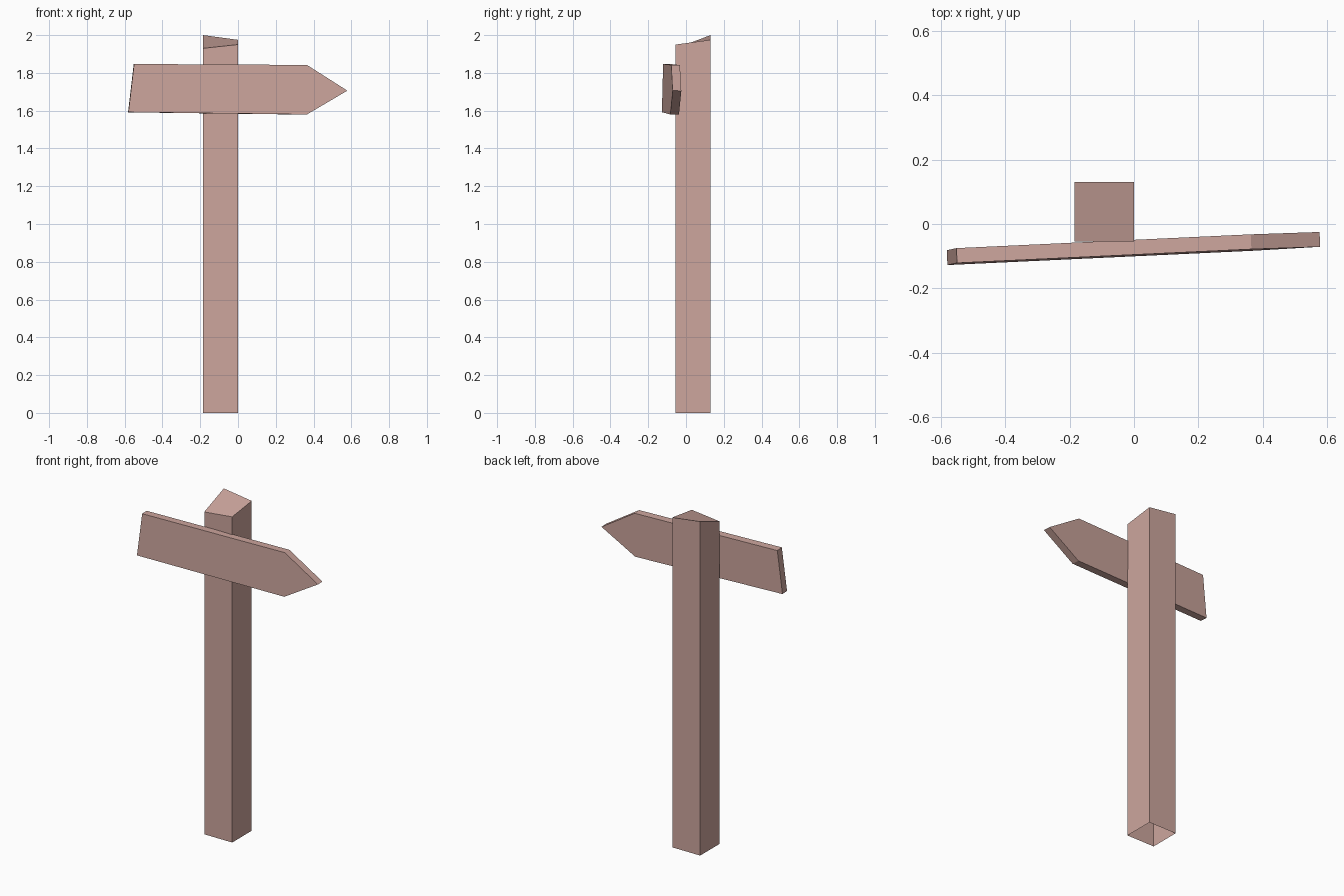
import bpy
import bmesh

cube = bpy.data.objects.get("Cube")
if cube:
    bpy.data.objects.remove(cube)

wood = bpy.data.materials.new("pinkish_wood")
wood.use_nodes = True
wood.diffuse_color = (0.61, 0.38, 0.34, 1)
wood.node_tree.nodes["Principled BSDF"].inputs["Base Color"].default_value = wood.diffuse_color


def loft(name, start, end, cap_start=True):
    """Flat-sided solid between two matching outlines."""
    bm = bmesh.new()
    a = [bm.verts.new(p) for p in start]
    b = [bm.verts.new(p) for p in end]
    n = len(a)
    for i in range(n):
        j = (i + 1) % n
        bm.faces.new((a[i], a[j], b[j], b[i]))
    bm.faces.new(b)
    if cap_start:
        bm.faces.new(a[::-1])
    bmesh.ops.recalc_face_normals(bm, faces=bm.faces)
    mesh = bpy.data.meshes.new(name)
    bm.to_mesh(mesh)
    bm.free()
    mesh.materials.append(wood)
    obj = bpy.data.objects.new(name, mesh)
    bpy.context.collection.objects.link(obj)
    return obj


# Square post, open underneath, with an unevenly sawn slanted top
corners = [(-0.185, -0.055), (0, -0.055), (0, 0.13), (-0.185, 0.13)]
top_heights = [1.93, 1.95, 1.975, 2.0]
loft("post",
     [(x, y, 0) for x, y in corners],
     [(x, y, z) for (x, y), z in zip(corners, top_heights)],
     cap_start=False)

# Arrow board, turned slightly and leaning back a little
arrow = [(-0.58, 1.592), (0.365, 1.58), (0.579, 1.706), (0.365, 1.842), (-0.55, 1.847)]
thickness, turn, lean = 0.046, 0.047, 0.02


def board_outline(depth):
    return [(x - turn * depth,
             -0.098 + turn * x + lean * (z - 1.71) + depth,
             z - lean * depth) for x, z in arrow]


loft("arrow_board", board_outline(0), board_outline(thickness))
